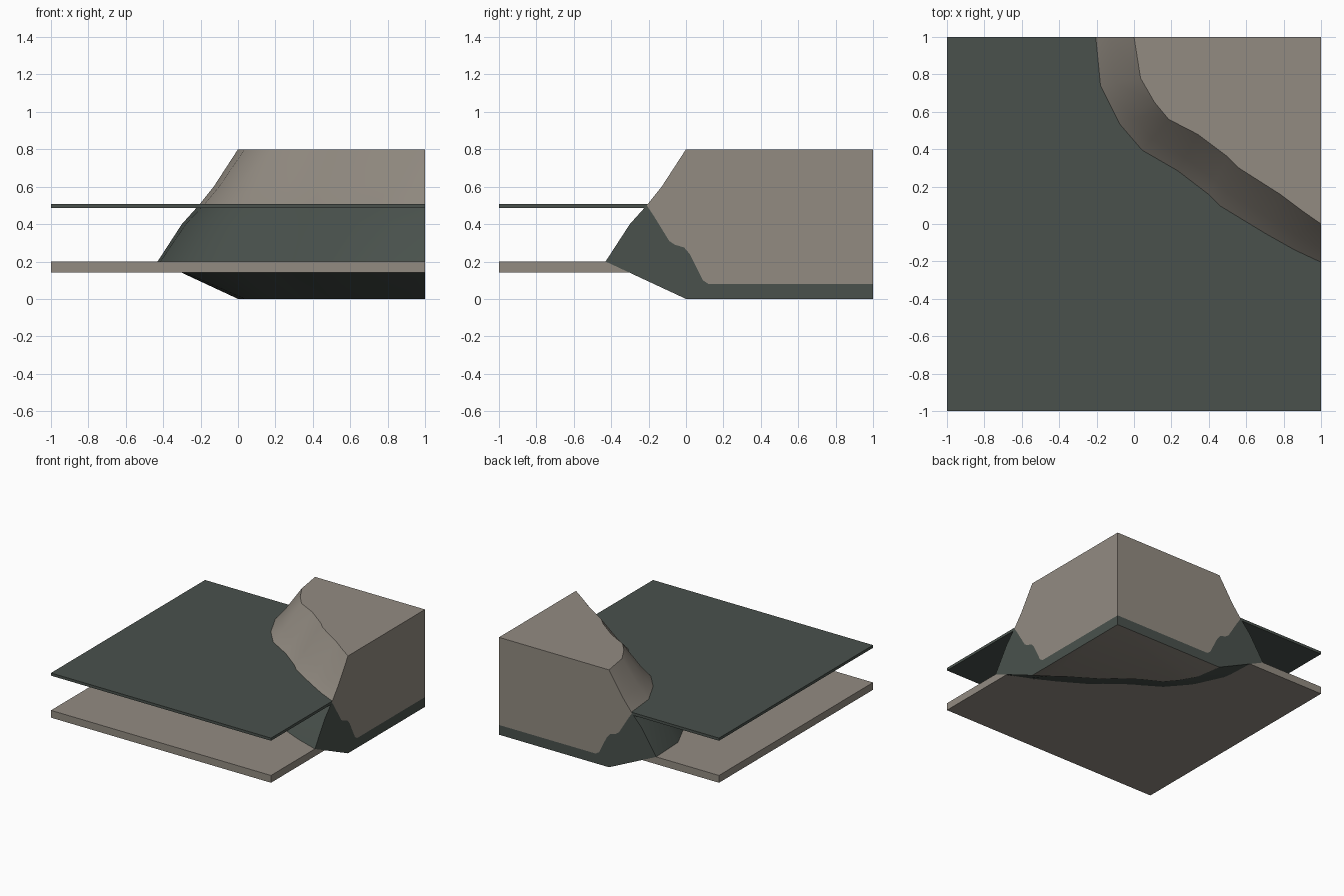
import bpy, bmesh, math

if "Cube" in bpy.data.objects:
    bpy.data.objects.remove(bpy.data.objects["Cube"])

def material(name, rgb):
    m = bpy.data.materials.new(name)
    m.diffuse_color = (*rgb, 1)
    m.use_nodes = True
    m.node_tree.nodes["Principled BSDF"].inputs["Base Color"].default_value = m.diffuse_color
    return m

STONE = material("warm grey stone", (0.29, 0.26, 0.222))
GREEN = material("dark grey green", (0.067, 0.083, 0.073))

# Cliff rim, with the outward shift of each point at mid height
RIM = [(0, 1), (.035, .78), (.11, .65), (.185, .56), (.34, .48),
       (.5, .36), (.56, .3), (.78, .16), (.9, .07), (1, 0)]
SHIFT = [(-.21, 0), (-.22, -.04), (-.19, -.12), (-.145, -.17), (-.11, -.2),
         (-.1, -.21), (-.1, -.21), (-.09, -.21), (-.05, -.21), (0, -.21)]
# Cliff profile: height and outward reach
PROFILE = [(0, 0), (.2, .43), (.4, .30), (.5, .21), (.6, .13), (.8, 0)]

def reach(z):
    for (z0, r0), (z1, r1) in zip(PROFILE, PROFILE[1:]):
        if z0 <= z <= z1:
            return r0 + (r1 - r0) * (z - z0) / (z1 - z0)

def ring(z):
    k = reach(z) / .21
    return [(x + k * dx, y + k * dy, z) for (x, y), (dx, dy) in zip(RIM, SHIFT)]

def build(name, faces, smooth=False):
    """faces: list of (points, material index)"""
    bm = bmesh.new()
    for pts, mat in faces:
        f = bm.faces.new([bm.verts.new(p) for p in pts])
        f.material_index = mat
    bmesh.ops.remove_doubles(bm, verts=bm.verts[:], dist=1e-5)
    bmesh.ops.recalc_face_normals(bm, faces=bm.faces[:])
    me = bpy.data.meshes.new(name)
    bm.to_mesh(me)
    bm.free()
    me.materials.append(STONE)
    me.materials.append(GREEN)
    ob = bpy.data.objects.new(name, me)
    bpy.context.collection.objects.link(ob)
    if smooth:
        bpy.ops.object.select_all(action='DESELECT')
        ob.select_set(True)
        bpy.context.view_layer.objects.active = ob
        bpy.ops.object.shade_smooth_by_angle(angle=math.radians(30))
    return ob

# Cliff: sloping bands, green below the upper sheet and stone above
faces = []
rings = [ring(z) for z, r in PROFILE]
for lo, hi in zip(rings, rings[1:]):
    mat = 1 if hi[0][2] < .55 else 0
    for i in range(len(RIM) - 1):
        faces.append(([lo[i], lo[i + 1], hi[i + 1], hi[i]], mat))
for r in (rings[0], rings[-1]):
    faces.append((r + [(1, 1, r[0][2])], 0))

# Cut sides of the cliff, with a wavy line between the two colours
WAVE = [(-.17, .44), (-.09, .31), (-.06, .29), (-.01, .275),
        (.02, .24), (.05, .18), (.09, .1), (.12, .08), (1, .08)]
edge = [(-r, z) for z, r in PROFILE]
upper = edge[3:][::-1] + WAVE + [(1, .8)]
lower = edge[:4] + WAVE + [(1, 0)]
for outline, mat in ((upper, 0), (lower, 1)):
    faces.append(([(1, a, z) for a, z in outline], mat))
    faces.append(([(a, 1, z) for a, z in outline], mat))
build("cliff", faces, smooth=True)

# Flat sheets fitted around the cliff
def sheet(name, z0, z1, mat):
    corners = [(1, -1), (-1, -1), (-1, 1)]
    lo, hi = [ring(z) + [(x, y, z) for x, y in corners] for z in (z0, z1)]
    f = [(lo, mat), (hi, mat)]
    n = len(lo)
    for i in range(len(RIM) - 1, n):
        j = (i + 1) % n
        f.append(([lo[i], lo[j], hi[j], hi[i]], mat))
    build(name, f)

sheet("lower_bed", .14, .2, 0)
sheet("upper_sheet", .485, .507, 1)
